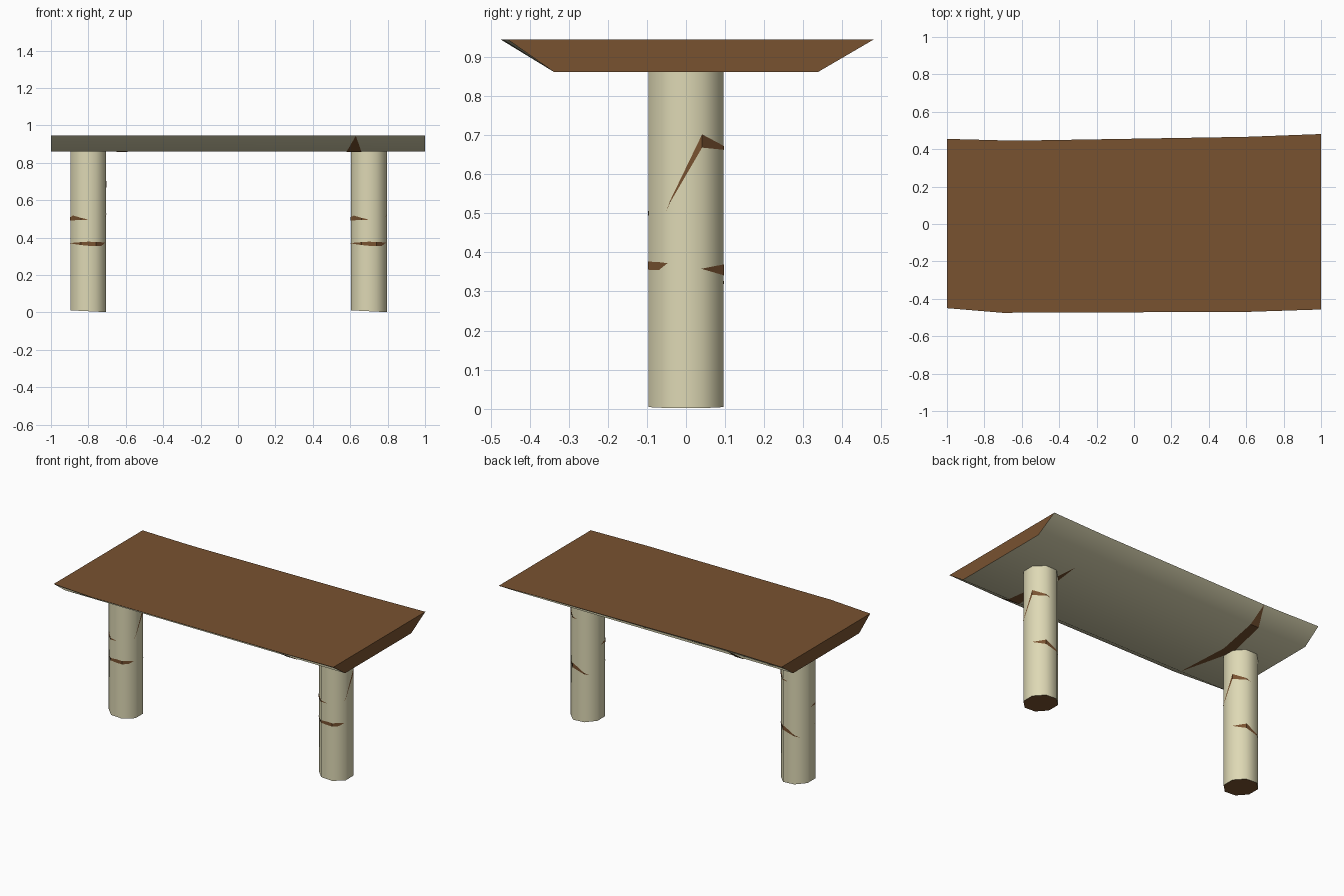
import bpy, bmesh
from math import cos, sin, radians, floor
from mathutils import Vector

if "Cube" in bpy.data.objects:
    bpy.data.objects.remove(bpy.data.objects["Cube"])


def material(name, rgb):
    m = bpy.data.materials.new(name)
    m.diffuse_color = (*rgb, 1)
    m.use_nodes = True
    m.node_tree.nodes["Principled BSDF"].inputs["Base Color"].default_value = m.diffuse_color
    return m


BARK = material("bark", (0.73, 0.69, 0.46))
WOOD = material("wood", (0.19, 0.085, 0.03))


def finish(name, bm, angle=None, fix=True):
    if fix:
        bmesh.ops.recalc_face_normals(bm, faces=bm.faces[:])
    me = bpy.data.meshes.new(name)
    bm.to_mesh(me)
    bm.free()
    me.materials.append(BARK)
    me.materials.append(WOOD)
    ob = bpy.data.objects.new(name, me)
    bpy.context.collection.objects.link(ob)
    if angle:
        bpy.ops.object.select_all(action='DESELECT')
        ob.select_set(True)
        bpy.context.view_layer.objects.active = ob
        bpy.ops.object.shade_smooth_by_angle(angle=radians(angle))
    return ob


# Table top: lofted trapezoid sections (x, front rim y, back rim y)
TOP, UNDER, BASE_Y = 0.945, 0.861, 0.337
sections = [(-1, -.45, .455), (-.7, -.475, .447), (-.6, -.474, .446),
            (0, -.472, .456), (.6, -.47, .466), (1, -.457, .481)]
bm = bmesh.new()
rings = [[bm.verts.new(p) for p in ((x, f, TOP), (x, b, TOP),
          (x, BASE_Y, UNDER), (x, -BASE_Y, UNDER))] for x, f, b in sections]
for a, c in zip(rings, rings[1:]):
    for i in range(4):
        j = (i + 1) % 4
        face = bm.faces.new((a[i], a[j], c[j], c[i]))
        face.material_index = 1 if i == 0 else 0
for ring in (rings[0], rings[-1]):
    bm.faces.new(ring).material_index = 1
finish("table_top", bm, 42)


# Splits in the bark: a triangle on the slope, tapering over the underside
def slab_crack(name, rim, base, mid, tip):
    s = 1 if rim[1] > 0 else -1
    bm = bmesh.new()
    lift = 0.003
    apex = bm.verts.new((rim[0], rim[1], TOP - .001))
    foot = [bm.verts.new((x, s * (BASE_Y + lift * .5), UNDER - lift)) for x in base]
    waist = [bm.verts.new((x, mid[2], UNDER - lift)) for x in mid[:2]]
    end = bm.verts.new((*tip, UNDER - lift))
    faces = [(apex, *foot), (foot[0], foot[1], waist[1], waist[0]), (*waist, end)]
    for vs in faces:
        f = bm.faces.new(vs)
        f.material_index = 1
        f.normal_update()
        if f.normal.z > 0:
            f.normal_flip()
    finish(name, bm, fix=False)


slab_crack("front_bark_split", (.63, -.471), (.58, .66), (.57, .62, -.05), (.6, .19))
slab_crack("back_bark_split", (-.6, .447), (-.65, -.59), (-.72, -.65, .03), (-.63, -.335))

# Legs: octagonal logs with splits given as (compass angle, height, half width)
APOTHEM = 0.0955
cracks = [
    [(195, .37, 0), (270, .367, .011), (315, .365, .010), (332, .372, 0)],
    [(175, .49, 0), (215, .505, .013), (272, .496, 0)],
    [(22, .358, 0), (70, .355, .015), (130, .31, 0)],
    [(-30, .505, 0), (23, .685, .017), (85, .66, 0)],
]


def on_log(deg, z, cx, lift=0.002):
    off = (deg + 22.5) % 45 - 22.5
    r = (APOTHEM + lift) / cos(radians(off))
    return Vector((cx + r * cos(radians(deg)), r * sin(radians(deg)), z))


def leg(name, cx):
    bm = bmesh.new()
    low, high = [], []
    for i in range(8):
        p = on_log(22.5 + 45 * i, 0, cx, 0)
        low.append(bm.verts.new((p.x, p.y, .006 - .05 * (p.x - cx))))
        high.append(bm.verts.new((p.x, p.y, UNDER + .01)))
    for i in range(8):
        j = (i + 1) % 8
        bm.faces.new((low[i], low[j], high[j], high[i]))
    bm.faces.new(low).material_index = 1
    bm.faces.new(high)
    finish(name, bm, 50)

    # Ribbons are broken at the log's corners so they hug each flat side
    bm = bmesh.new()
    for path in cracks:
        pts = []
        for (a0, z0, w0), (a1, z1, w1) in zip(path, path[1:]):
            k = floor((a0 - 22.5) / 45) + 1
            stops = [a0]
            while 22.5 + 45 * k < a1:
                stops.append(22.5 + 45 * k)
                k += 1
            for a in stops:
                t = (a - a0) / (a1 - a0)
                pts.append((a, z0 + t * (z1 - z0), w0 + t * (w1 - w0)))
        pts.append(path[-1])
        pairs = [[bm.verts.new(on_log(a, z + s * max(w, .0003), cx)) for s in (-1, 1)]
                 for a, z, w in pts]
        for p, q in zip(pairs, pairs[1:]):
            bm.faces.new((p[0], q[0], q[1], p[1])).material_index = 1
    finish(name + "_cracks", bm, fix=False)


leg("left_leg", -.80)
leg("right_leg", .70)
